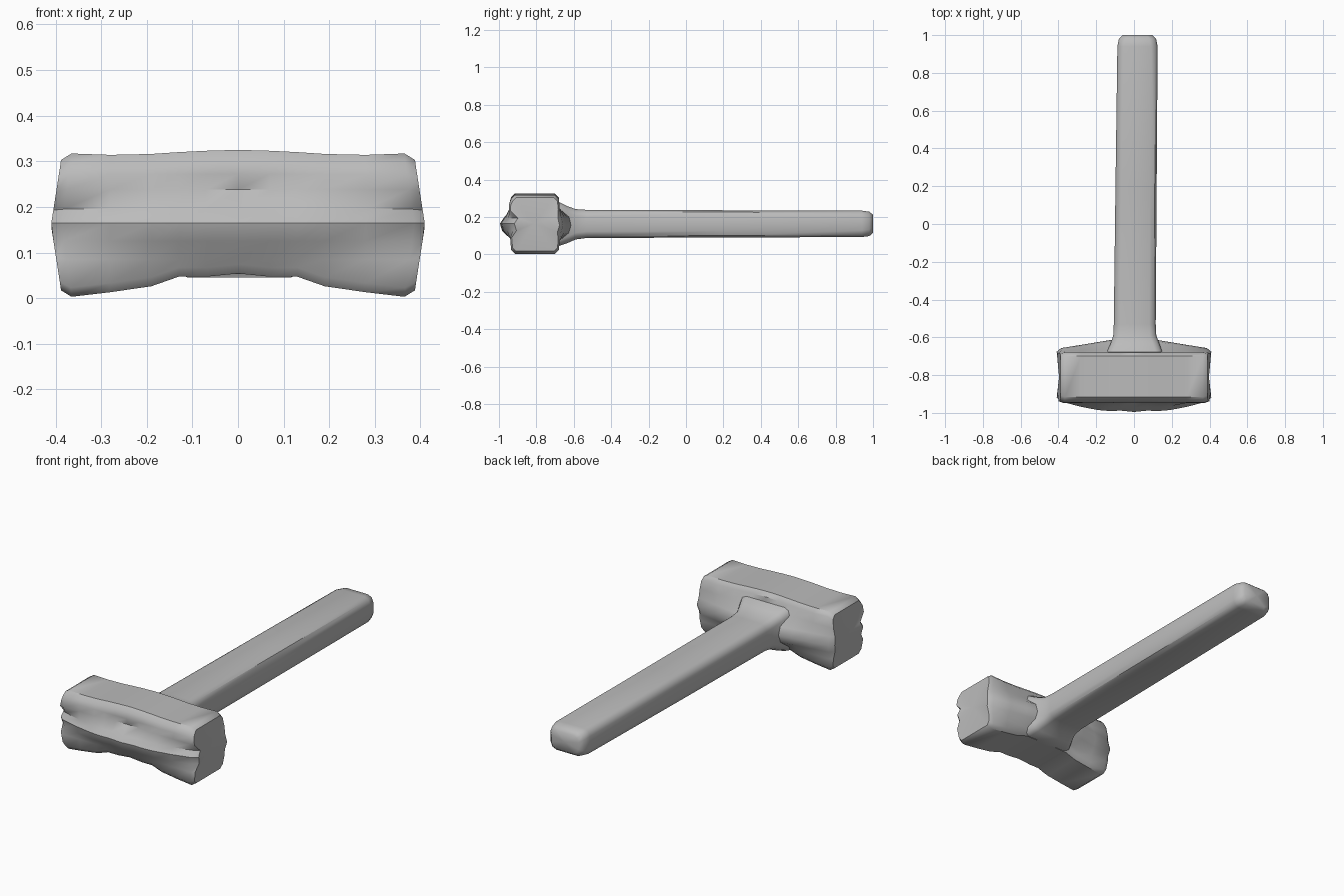
import bpy, bmesh, math
from mathutils import Vector

if "Cube" in bpy.data.objects:
    bpy.data.objects.remove(bpy.data.objects["Cube"], do_unlink=True)

grey = bpy.data.materials.new("plain grey")
grey.use_nodes = True
grey.diffuse_color = (0.5, 0.5, 0.5, 1)
grey.node_tree.nodes["Principled BSDF"].inputs["Base Color"].default_value = (0.5, 0.5, 0.5, 1)


def loft(name, rings, angle):
    """Skin a list of equal-length point rings and close both ends with a fan."""
    bm = bmesh.new()
    loops = [[bm.verts.new(p) for p in ring] for ring in rings]
    n = len(rings[0])
    for a, b in zip(loops, loops[1:]):
        for i in range(n):
            bm.faces.new((a[i], a[(i + 1) % n], b[(i + 1) % n], b[i]))
    for loop in (loops[0], loops[-1]):
        centre = bm.verts.new(sum((v.co for v in loop), Vector()) / n)
        for i in range(n):
            bm.faces.new((loop[i], loop[(i + 1) % n], centre))
    bmesh.ops.recalc_face_normals(bm, faces=bm.faces)
    mesh = bpy.data.meshes.new(name)
    bm.to_mesh(mesh)
    bm.free()
    mesh.materials.append(grey)
    obj = bpy.data.objects.new(name, mesh)
    bpy.context.collection.objects.link(obj)
    bpy.ops.object.select_all(action='DESELECT')
    obj.select_set(True)
    bpy.context.view_layer.objects.active = obj
    bpy.ops.object.shade_smooth_by_angle(angle=math.radians(angle))
    return obj


def head_ring(x, bottom, top, front, back, dent=0.0, inset=0.0):
    """Blocky section with ridged cheeks; front and back are the ridge depths."""
    f, b = -0.935, -0.68
    pts = [
        (f + 0.02, bottom), (f, bottom + 0.02), (f - 0.005, 0.085),
        (front + 0.012, 0.125), (front, 0.165), (front + 0.02, 0.195),
        (f - 0.012 + dent, 0.238), (f - 0.01, 0.272), (f, top - 0.02), (f + 0.02, top),
        (b - 0.02, top), (b, top - 0.02), (b + 0.005, 0.245),
        (back - 0.01, 0.2), (back, 0.155), (back - 0.012, 0.115),
        (b + 0.005, 0.075), (b, bottom + 0.02), (b - 0.02, bottom)]
    ring = []
    for y, z in pts:
        swell = 0.022 * max(0, 1 - abs(z - 0.16) / 0.15) if abs(x) > 0.35 else 0
        y += (-0.807 - y) * inset
        z += (0.16 - z) * inset
        ring.append((x + math.copysign(swell, x), y, z))
    return ring


# Hammer head, listed from the middle outward and mirrored
half = [(0.07, 0.047, 0.323, -0.988, -0.615, 0.012),
        (0.13, 0.047, 0.320, -0.990, -0.615, 0.0),
        (0.19, 0.026, 0.316, -0.985, -0.625, 0.0),
        (0.28, 0.013, 0.314, -0.968, -0.640, 0.0),
        (0.365, 0.003, 0.317, -0.940, -0.657, 0.0),
        (0.388, 0.008, 0.312, -0.925, -0.668, 0.0, 0.06)]
rings = [head_ring(-row[0], *row[1:]) for row in reversed(half)]
rings.append(head_ring(0.0, 0.054, 0.325, -0.995, -0.61, 0.012))
rings += [head_ring(*row) for row in half]
loft("hammer_head", rings, 40)


def handle_ring(y, x0, x1, z0, z1, c):
    """Rectangle with two-step rounded corners."""
    ring = []
    for cx, cz, start in ((x1 - c, z1 - c, 0), (x0 + c, z1 - c, 90),
                          (x0 + c, z0 + c, 180), (x1 - c, z0 + c, 270)):
        for step in (0, 45, 90):
            a = math.radians(start + step)
            ring.append((cx + c * math.cos(a), y, cz + c * math.sin(a)))
    return ring


# Handle with a flared collar where it meets the head
loft("handle", [
    handle_ring(-0.76, -0.17, 0.17, 0.06, 0.29, 0.035),
    handle_ring(-0.68, -0.145, 0.15, 0.045, 0.28, 0.035),
    handle_ring(-0.635, -0.125, 0.135, 0.06, 0.258, 0.035),
    handle_ring(-0.59, -0.11, 0.118, 0.08, 0.242, 0.035),
    handle_ring(-0.53, -0.107, 0.115, 0.088, 0.238, 0.035),
    handle_ring(0.2, -0.098, 0.12, 0.09, 0.236, 0.035),
    handle_ring(0.94, -0.088, 0.125, 0.093, 0.234, 0.035),
    handle_ring(0.98, -0.08, 0.117, 0.098, 0.228, 0.035),
    handle_ring(1.0, -0.06, 0.098, 0.115, 0.212, 0.03)], 45)
